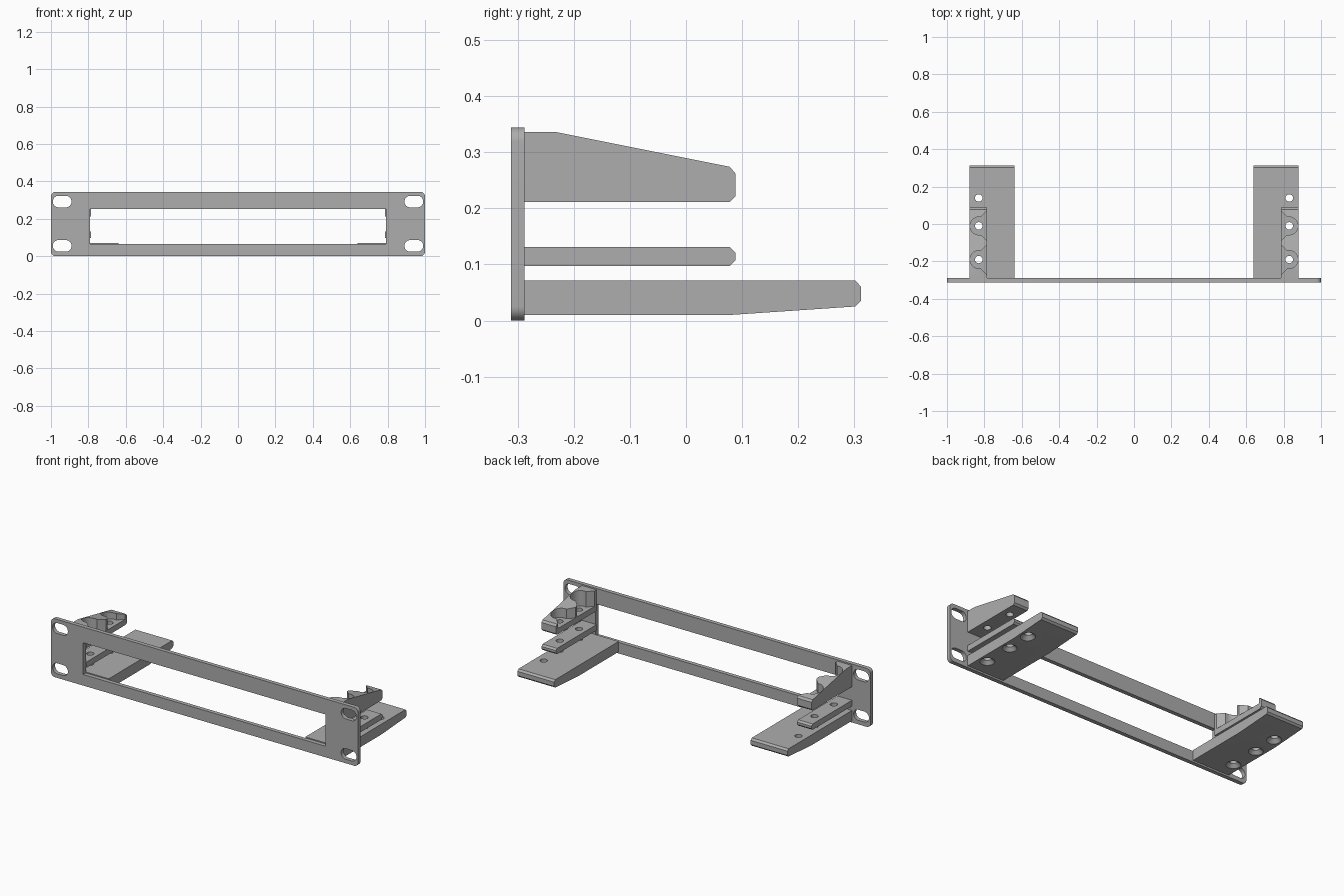
import bpy, bmesh, math

cube = bpy.data.objects.get("Cube")
if cube:
    bpy.data.objects.remove(cube, do_unlink=True)

grey = bpy.data.materials.new("plain grey")
grey.use_nodes = True
colour = (0.42, 0.42, 0.42, 1)
grey.diffuse_color = colour
grey.node_tree.nodes["Principled BSDF"].inputs["Base Color"].default_value = colour

PLATE_FRONT, PLATE_BACK = -0.312, -0.288
IN, OUT = 0.785, 0.88          # inner and outer side of the arms
SCREW_X = 0.83
PEGS = (-0.19, -0.01)          # screw positions through the arms
TIP = 0.088                    # back end of the arms


def finish(name, bm):
    bmesh.ops.recalc_face_normals(bm, faces=bm.faces)
    mesh = bpy.data.meshes.new(name)
    bm.to_mesh(mesh)
    bm.free()
    mesh.materials.append(grey)
    ob = bpy.data.objects.new(name, mesh)
    bpy.context.collection.objects.link(ob)
    return ob


def prism(name, profile, axis, lo, hi):
    """Extrude a closed 2D profile along the x, y or z axis."""
    place = {"x": lambda a, b, t: (t, a, b),
             "y": lambda a, b, t: (a, t, b),
             "z": lambda a, b, t: (a, b, t)}[axis]
    bm = bmesh.new()
    rings = [[bm.verts.new(place(a, b, t)) for a, b in profile] for t in (lo, hi)]
    bm.faces.new(rings[0])
    bm.faces.new(rings[1])
    n = len(profile)
    for i in range(n):
        j = (i + 1) % n
        bm.faces.new((rings[0][i], rings[0][j], rings[1][j], rings[1][i]))
    return finish(name, bm)


def arc(cx, cy, r, start, end, steps):
    angles = [math.radians(start + (end - start) * i / steps) for i in range(steps + 1)]
    return [(cx + r * math.cos(a), cy + r * math.sin(a)) for a in angles]


def rounded(cx, cy, w, h, r):
    pts = []
    for k, (sx, sy) in enumerate(((1, 1), (-1, 1), (-1, -1), (1, -1))):
        pts += arc(cx + sx * (w / 2 - r), cy + sy * (h / 2 - r), r, 90 * k, 90 * k + 90, 8)
    return pts


def cone(x, y, z_low, z_high, r_low, r_high):
    bm = bmesh.new()
    bmesh.ops.create_cone(bm, cap_ends=True, segments=32, radius1=r_low,
                          radius2=r_high, depth=z_high - z_low)
    bmesh.ops.translate(bm, verts=bm.verts, vec=(x, y, (z_low + z_high) / 2))
    return finish("cutter", bm)


def apply(ob, mod):
    bpy.ops.object.select_all(action="DESELECT")
    bpy.context.view_layer.objects.active = ob
    ob.select_set(True)
    bpy.ops.object.modifier_apply(modifier=mod.name)


def cut(ob, cutters):
    for c in cutters:
        mod = ob.modifiers.new("cut", "BOOLEAN")
        mod.operation, mod.solver, mod.object = "DIFFERENCE", "EXACT", c
        apply(ob, mod)
        bpy.data.objects.remove(c, do_unlink=True)


def complete(ob, mirrored=True):
    if mirrored:
        mod = ob.modifiers.new("mirror", "MIRROR")
        mod.use_mirror_merge = False
        apply(ob, mod)
    bpy.ops.object.select_all(action="DESELECT")
    bpy.context.view_layer.objects.active = ob
    ob.select_set(True)
    bpy.ops.object.shade_smooth_by_angle(angle=math.radians(30))


# Face plate with window and mounting slots
plate = prism("face_plate", rounded(0, 0.172, 2, 0.344, 0.025), "y", PLATE_FRONT, PLATE_BACK)
window = [(-0.79, 0.065), (0.79, 0.065), (0.79, 0.252), (-0.79, 0.252)]
cutters = [prism("cutter", window, "y", -0.4, -0.2)]
for x in (-0.94, 0.94):
    for z in (0.055, 0.292):
        cutters.append(prism("cutter", rounded(x, z, 0.1, 0.062, 0.0305), "y", -0.4, -0.2))
cut(plate, cutters)
complete(plate, False)

# Wide bottom shelves, tapered underneath, with countersunk holes
shelf = prism("bottom_shelves",
              [(PLATE_BACK, 0.01), (0.08, 0.01), (0.302, 0.025), (0.312, 0.035),
               (0.312, 0.06), (0.302, 0.071), (PLATE_BACK, 0.071)], "x", 0.64, OUT)
cutters = []
for y in PEGS + (0.139,):
    under = 0.01 if y < 0.08 else 0.014
    cutters.append(cone(SCREW_X, y, -0.05, 0.15, 0.02, 0.02))
    cutters.append(cone(SCREW_X, y, under - 0.01, under + 0.02, 0.049, 0.0185))
cut(shelf, cutters)
complete(shelf)

# Thin middle arms
middle = prism("middle_arms",
               [(PLATE_BACK, 0.097), (TIP - 0.01, 0.097), (TIP, 0.107),
                (TIP, 0.121), (TIP - 0.01, 0.131), (PLATE_BACK, 0.131)], "x", IN, OUT)
cut(middle, [cone(SCREW_X, y, 0, 0.2, 0.02, 0.02) for y in PEGS])
complete(middle)

# Sloped top arms with screw-head pockets opening inward
top = prism("top_arms",
            [(PLATE_BACK, 0.211), (TIP - 0.01, 0.211), (TIP, 0.221), (TIP, 0.262),
             (TIP - 0.01, 0.274), (-0.232, 0.336), (PLATE_BACK, 0.336)], "x", IN, OUT)
cutters = []
for y in PEGS:
    r = 0.048
    profile = arc(SCREW_X - 0.001, y, r, -90, 90, 20)
    profile += [(0.818, y + r), (0.78, y + r + 0.038),
                (0.78, y - r - 0.038), (0.818, y - r)]
    cutters.append(prism("cutter", profile, "z", 0.245, 0.4))
    cutters.append(cone(SCREW_X, y, 0.15, 0.3, 0.02, 0.02))
cut(top, cutters)
complete(top)
